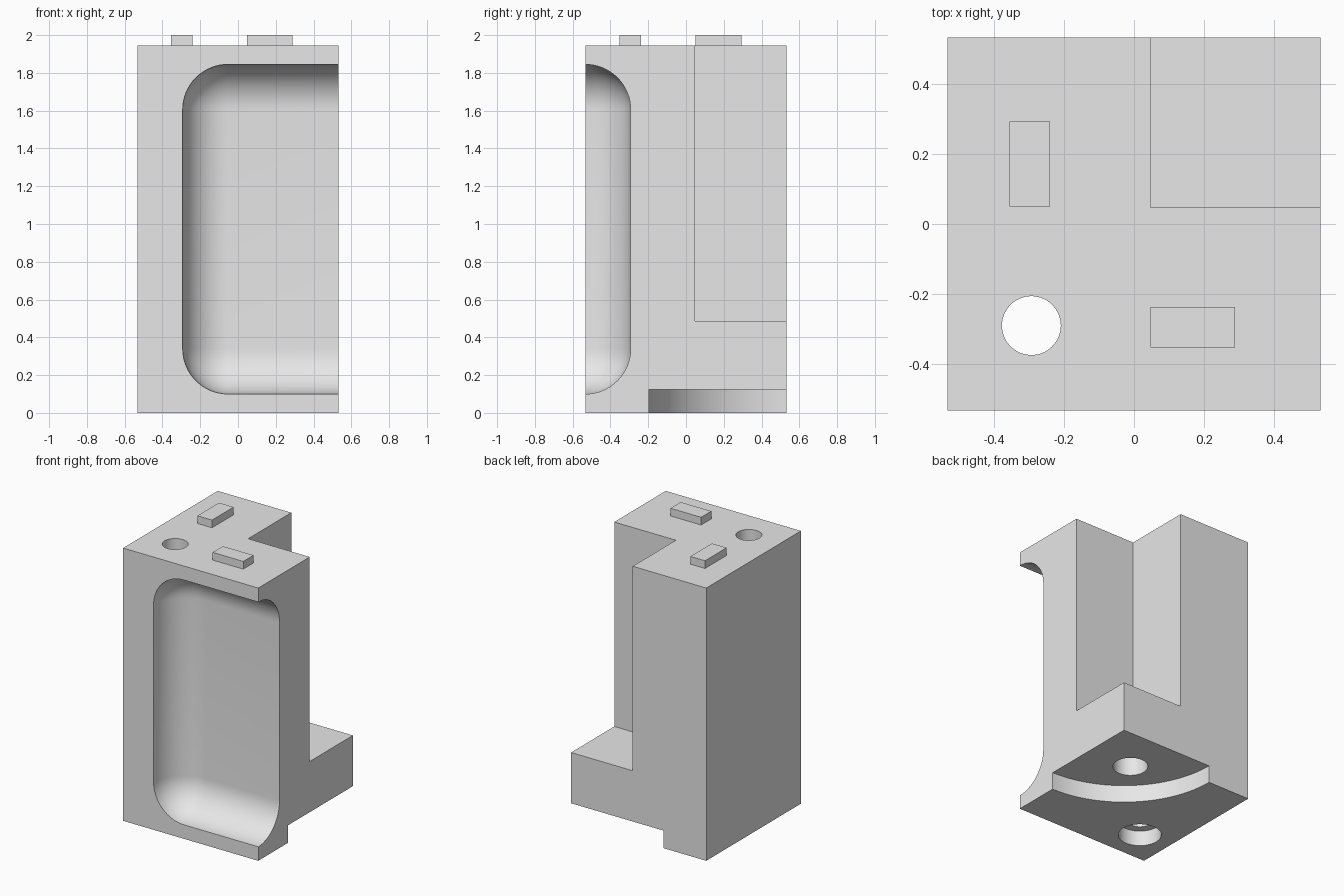
import bpy, bmesh, math
from mathutils import Matrix, Vector

cube = bpy.data.objects.get("Cube")
if cube:
    bpy.data.objects.remove(cube, do_unlink=True)

grey = bpy.data.materials.new("plain grey")
grey.use_nodes = True
grey.diffuse_color = (0.8, 0.8, 0.8, 1)
grey.node_tree.nodes["Principled BSDF"].inputs["Base Color"].default_value = (0.8, 0.8, 0.8, 1)

HALF, TOP, MID, ROUND = 0.533, 1.945, 0.047, 0.24
OUT = 1.2  # cutters run past the body to here


def finish(name, bm):
    mesh = bpy.data.meshes.new(name)
    bm.to_mesh(mesh)
    bm.free()
    mesh.materials.append(grey)
    obj = bpy.data.objects.new(name, mesh)
    bpy.context.collection.objects.link(obj)
    return obj


def box(name, low, high, bevel=0):
    low, high = Vector(low), Vector(high)
    bm = bmesh.new()
    bmesh.ops.create_cube(bm, size=1, matrix=Matrix.Translation((low + high) / 2)
                          @ Matrix.Diagonal((*(high - low), 1)))
    if bevel:
        bmesh.ops.bevel(bm, geom=bm.edges[:], offset=bevel, segments=16,
                        profile=0.5, affect='EDGES')
    return finish(name, bm)


def cylinder(name, x, y, radius, bottom, top, sides=64):
    bm = bmesh.new()
    bmesh.ops.create_cone(bm, cap_ends=True, segments=sides, radius1=radius, radius2=radius,
                          depth=top - bottom,
                          matrix=Matrix.Translation((x, y, (bottom + top) / 2)))
    return finish(name, bm)


body = box("body", (-HALF, -HALF, 0), (HALF, HALF, TOP))

cutters = [
    # tall corner notch at the back
    box("notch_cutter", (MID, MID, 0.487), (OUT, OUT, 3)),
    # round-cornered scoop in the front, open to the side
    box("scoop_cutter", (-0.293, -1.5, 0.1), (1.5, -0.293, 1.845), ROUND),
    # quarter-round step under the back corner
    cylinder("step_cutter", HALF, HALF, 0.73, -0.2, 0.125, 128),
    # blind hole in the step
    cylinder("blind_hole_cutter", 0.193, 0.193, 0.115, 0.05, 0.365),
    # through hole with a wider mouth below
    cylinder("through_hole_cutter", -0.293, -0.29, 0.084, -0.3, 2.3),
    cylinder("hole_mouth_cutter", -0.293, -0.29, 0.141, -0.25, 0.11),
]

bpy.context.view_layer.objects.active = body
for cutter in cutters:
    cutter.hide_render = True
    mod = body.modifiers.new(cutter.name, 'BOOLEAN')
    mod.operation, mod.solver, mod.object = 'DIFFERENCE', 'EXACT', cutter
    bpy.ops.object.modifier_apply(modifier=mod.name)
    bpy.data.objects.remove(cutter, do_unlink=True)

bpy.ops.object.select_all(action='DESELECT')
body.select_set(True)
bpy.ops.object.shade_smooth_by_angle(angle=math.radians(30))

# locating tabs on top
box("back_tab", (-0.355, 0.05, TOP), (-0.24, 0.293, 2))
box("front_tab", (0.047, -0.352, TOP), (0.288, -0.237, 2))
